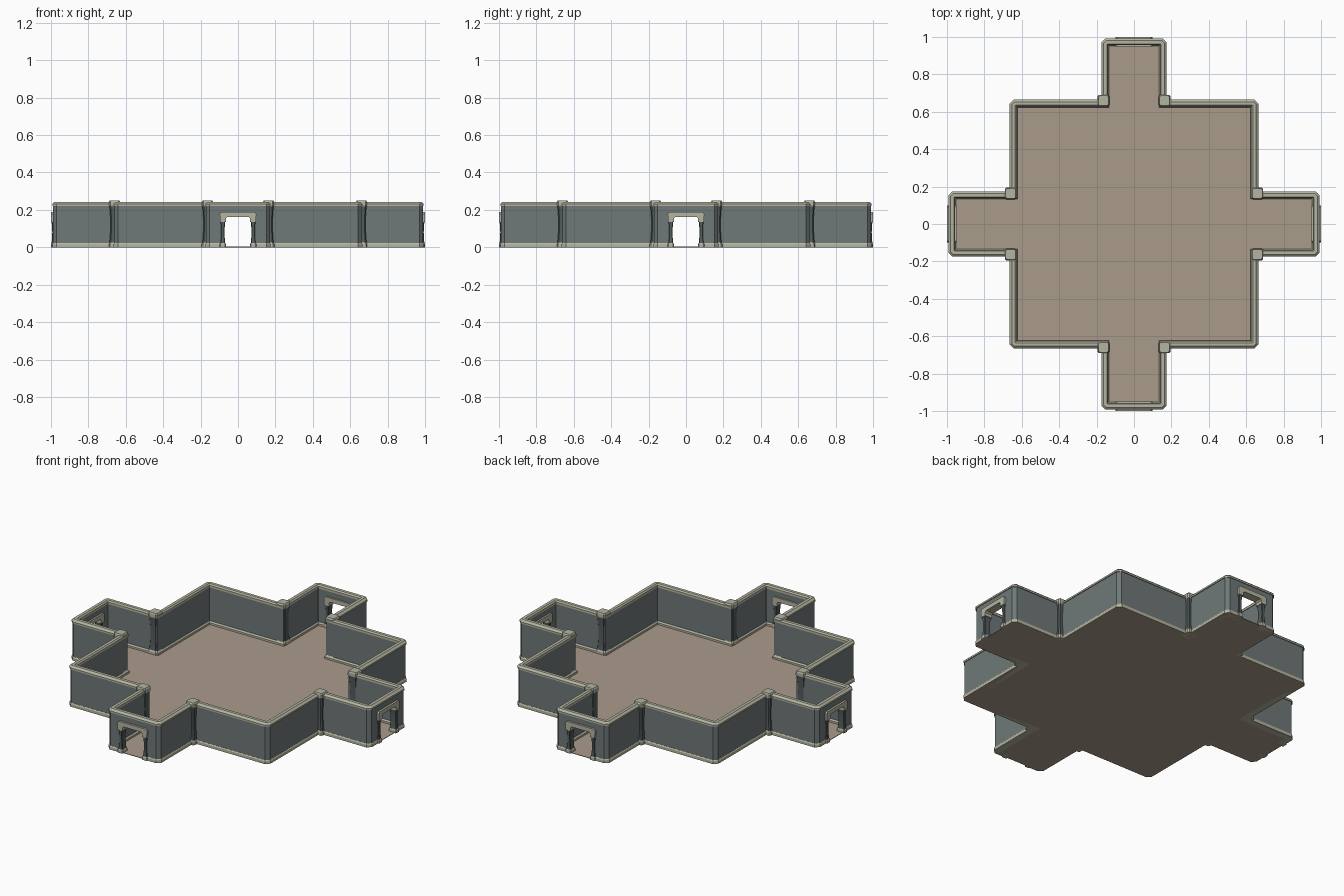
import bpy, bmesh
from math import pi
from mathutils import Matrix, Vector

if "Cube" in bpy.data.objects:
    bpy.data.objects.remove(bpy.data.objects["Cube"])


def material(name, rgb):
    m = bpy.data.materials.new(name)
    m.diffuse_color = (*rgb, 1)
    m.use_nodes = True
    m.node_tree.nodes["Principled BSDF"].inputs["Base Color"].default_value = m.diffuse_color
    return m


WALL = material("slate", (0.16, 0.19, 0.19))
DARK = material("dark_slate", (0.09, 0.105, 0.105))
TRIM = material("pale_stone", (0.46, 0.46, 0.36))
FLOOR = material("brown_floor", (0.40, 0.33, 0.26))

# Cross-shaped centre line of the walls
S, A, E = 0.645, 0.155, 0.973
QUARTER = [(E, -A), (E, A), (S, A), (S, S), (A, S)]
PATH = []
for k in range(4):
    for p in QUARTER[1:] + [(A, E)]:
        v = Matrix.Rotation(k * pi / 2, 2) @ Vector(p)
        if not PATH or (v - PATH[-1]).length > 1e-4:
            PATH.append(v)
PATH = [p for i, p in enumerate(PATH) if all((p - q).length > 1e-4 for q in PATH[:i])]


def finish(bm, name, mat):
    bmesh.ops.remove_doubles(bm, verts=bm.verts, dist=1e-5)
    bmesh.ops.recalc_face_normals(bm, faces=bm.faces)
    me = bpy.data.meshes.new(name)
    bm.to_mesh(me)
    bm.free()
    me.materials.append(mat)
    ob = bpy.data.objects.new(name, me)
    bpy.context.collection.objects.link(ob)
    return ob


def outline(off):
    """Offset the cross; convex corners are chamfered towards the outside."""
    pts, n = [], len(PATH)
    for i, p in enumerate(PATH):
        a = (p - PATH[i - 1]).normalized()
        b = (PATH[(i + 1) % n] - p).normalized()
        c = p + off * (Vector((a.y, -a.x)) + Vector((b.y, -b.x)))
        convex = a.x * b.y - a.y * b.x > 0
        cut = max(0, (off + 0.014) * 0.65) if convex else 0
        pts += [c - a * cut, c + b * cut]
    return pts


def sweep(name, profile, mat):
    """Sweep a closed (offset, height) profile around the cross."""
    bm = bmesh.new()
    rings = [[bm.verts.new((p.x, p.y, z)) for p in outline(o)] for o, z in profile]
    for i, r in enumerate(rings):
        q, n = rings[i - 1], len(r)
        for j in range(n):
            bm.faces.new((q[j], q[(j + 1) % n], r[(j + 1) % n], r[j]))
    return finish(bm, name, mat)


def loft(name, sections, mat, mtx):
    """Stack of chamfered rectangles: (half_x, half_y, z)."""
    bm = bmesh.new()
    rings = []
    for hx, hy, z in sections:
        c = min(hx, hy) * 0.25
        xy = [(hx, hy - c), (hx - c, hy), (c - hx, hy), (-hx, hy - c),
              (-hx, c - hy), (c - hx, -hy), (hx - c, -hy), (hx, c - hy)]
        rings.append([bm.verts.new(mtx @ Vector((x, y, z))) for x, y in xy])
    for q, r in zip(rings, rings[1:]):
        for j in range(8):
            bm.faces.new((q[j], q[(j + 1) % 8], r[(j + 1) % 8], r[j]))
    bm.faces.new(rings[0])
    bm.faces.new(rings[-1])
    return finish(bm, name, mat)


def prism(name, pts, h0, h1, mat, place):
    bm = bmesh.new()
    lo, hi = ([bm.verts.new(place(x, y, h)) for x, y in pts] for h in (h0, h1))
    bm.faces.new(lo)
    bm.faces.new(hi)
    for i in range(len(pts)):
        bm.faces.new((lo[i - 1], lo[i], hi[i], hi[i - 1]))
    return finish(bm, name, mat)


# Floor slab
floor_pts = [p for i, p in enumerate(outline(0.016)) if (p - outline(0.016)[i - 1]).length > 1e-5]
prism("floor", floor_pts, 0, 0.003, FLOOR, lambda x, y, h: (x, y, h))

# Walls with base and top trim
walls = sweep("walls", [(-0.013, 0.002), (0.015, 0.002), (0.015, 0.23), (-0.013, 0.23)], WALL)
base = sweep("base_trim", [(-0.021, 0), (0.020, 0), (0.020, 0.016), (0.016, 0.022),
                           (-0.014, 0.022), (-0.021, 0.014)], TRIM)
sweep("top_trim", [(-0.017, 0.222), (0.020, 0.222), (0.020, 0.232), (0.008, 0.243),
                   (-0.010, 0.243), (-0.017, 0.235)], TRIM)

# Cut the four doorways
for hx, hy in ((0.078, 1.2), (1.2, 0.078)):
    rect = [(-hx, -hy), (hx, -hy), (hx, hy), (-hx, hy)]
    cutter = prism("door_cutter", rect, -0.1, 0.17, WALL, lambda x, y, h: (x, y, h))
    cutter.hide_render = True
    for ob in (walls, base):
        mod = ob.modifiers.new("doorway", "BOOLEAN")
        mod.operation, mod.solver, mod.object = "DIFFERENCE", "EXACT", cutter
        bpy.context.view_layer.objects.active = ob
        bpy.ops.object.modifier_apply(modifier=mod.name)
    bpy.data.objects.remove(cutter)


def waisted(hx, hy, z0, z1, pinch):
    """Column sections, thinner in the middle."""
    out = []
    for i in range(7):
        t = i / 6
        d = pinch * (1 - (2 * t - 1) ** 2)
        out.append((hx - d, hy - d, z0 + (z1 - z0) * t))
    return out


for k in range(4):
    R = Matrix.Rotation(k * pi / 2, 4, "Z")
    # Corner columns
    for sx in (-1, 1):
        M = R @ Matrix.Translation((sx * 0.163, -0.66, 0))
        loft("corner_column", waisted(0.028, 0.028, 0.015, 0.23, 0.006), DARK, M)
        loft("corner_base", [(0.031, 0.031, 0), (0.031, 0.031, 0.018), (0.027, 0.027, 0.026)], TRIM, M)
        loft("corner_cap", [(0.026, 0.026, 0.216), (0.030, 0.030, 0.224),
                            (0.030, 0.030, 0.243), (0.026, 0.026, 0.250)], TRIM, M)
        # Door posts
        D = R @ Matrix.Translation((sx * 0.081, -0.975, 0))
        loft("door_post", waisted(0.014, 0.023, 0.015, 0.145, 0.005), DARK, D)
        loft("door_foot", [(0.017, 0.025, 0), (0.017, 0.025, 0.016), (0.014, 0.022, 0.022)], TRIM, D)
    # Door lintel
    half = [(0.064, 0.136), (0.096, 0.136), (0.098, 0.178), (0.090, 0.188)]
    arch = [(0.056, 0.163), (0.064, 0.155)] + half
    pts = arch + [(-x, z) for x, z in reversed(arch)]
    prism("door_lintel", pts, -1.0, -0.95, TRIM, lambda x, z, y: R @ Vector((x, y, z)))
